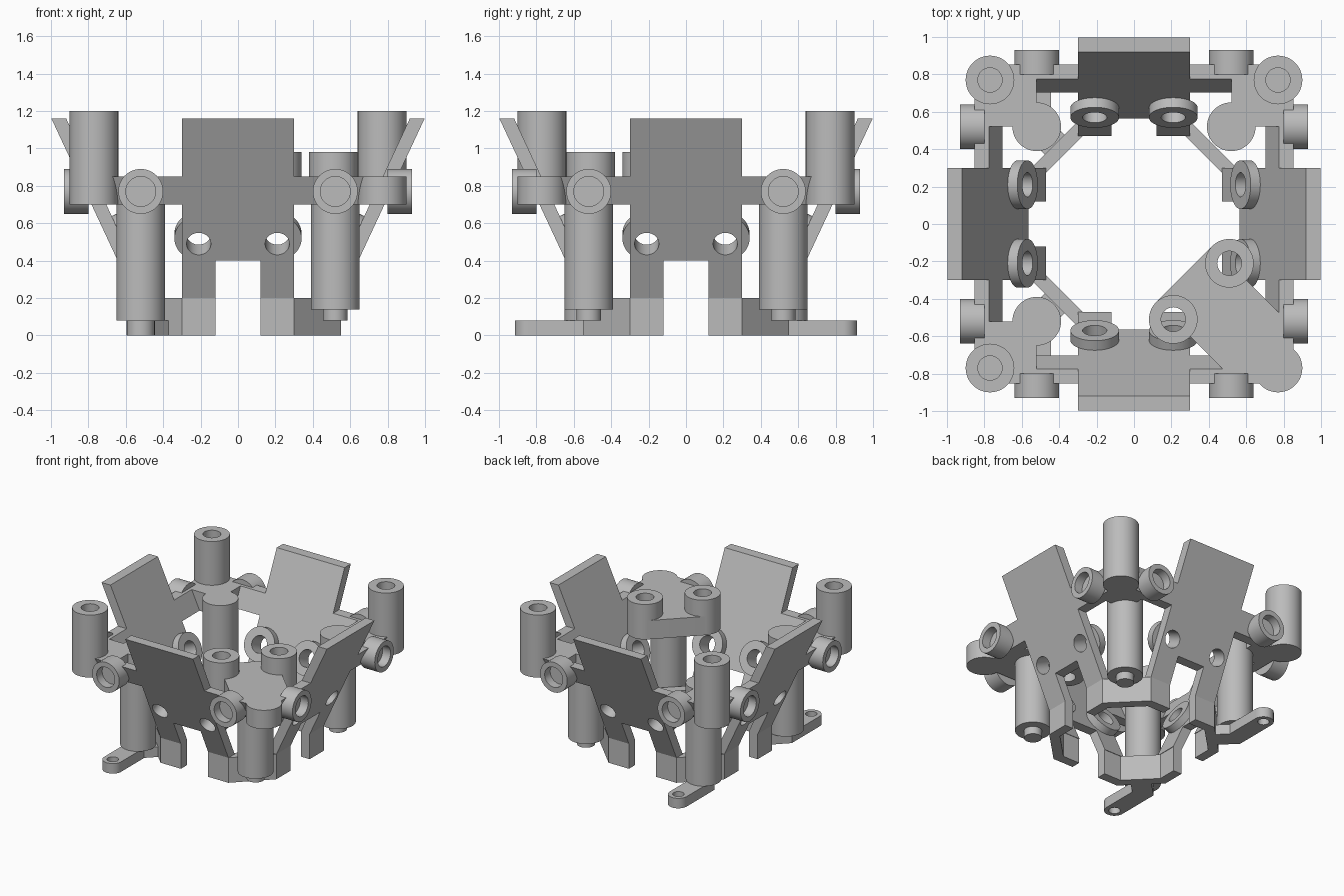
import bpy, bmesh, math
from mathutils import Matrix, Vector

if "Cube" in bpy.data.objects:
    bpy.data.objects.remove(bpy.data.objects["Cube"])

grey = bpy.data.materials.new("plain grey")
grey.use_nodes = True
COLOUR = (0.5, 0.5, 0.5, 1)
grey.diffuse_color = COLOUR
grey.node_tree.nodes["Principled BSDF"].inputs["Base Color"].default_value = COLOUR

SLOPE = math.tan(math.radians(25))
WALL = 0.075      # wall thickness
R = 0.13          # main cylinder radius
HOLE = 0.065      # bore radius
C, P = 0.52, 0.77  # housing and post offsets from the centre


def finish(name, bm, matrix=Matrix()):
    bmesh.ops.transform(bm, matrix=matrix, verts=bm.verts)
    bmesh.ops.recalc_face_normals(bm, faces=bm.faces)
    mesh = bpy.data.meshes.new(name)
    bm.to_mesh(mesh)
    bm.free()
    mesh.materials.append(grey)
    obj = bpy.data.objects.new(name, mesh)
    bpy.context.collection.objects.link(obj)
    return obj


def prism(name, points, direction, matrix=Matrix()):
    """Extrude a flat outline along a direction."""
    bm = bmesh.new()
    face = bm.faces.new([bm.verts.new(p) for p in points])
    out = bmesh.ops.extrude_face_region(bm, geom=[face], use_keep_orig=True)
    verts = [g for g in out["geom"] if isinstance(g, bmesh.types.BMVert)]
    bmesh.ops.translate(bm, vec=direction, verts=verts)
    return finish(name, bm, matrix)


def slab(name, points, z0, z1, matrix=Matrix()):
    return prism(name, [(x, y, z0) for x, y in points], (0, 0, z1 - z0), matrix)


def tube(name, matrix, r, height, bore=0, depth=0):
    """Turned cylinder standing on its origin, optionally bored from the top."""
    if not bore:
        profile = [(0, 0), (r, 0), (r, height), (0, height)]
    elif depth >= height:
        profile = [(bore, 0), (r, 0), (r, height), (bore, height), (bore, 0)]
    else:
        floor = height - depth
        profile = [(0, 0), (r, 0), (r, height), (bore, height), (bore, floor), (0, floor)]
    bm = bmesh.new()
    verts = [bm.verts.new((x, 0, z)) for x, z in profile]
    edges = [bm.edges.new(pair) for pair in zip(verts, verts[1:])]
    bmesh.ops.spin(bm, geom=verts + edges, cent=(0, 0, 0), axis=(0, 0, 1),
                   angle=math.tau, steps=48, use_merge=True)
    bmesh.ops.remove_doubles(bm, verts=bm.verts, dist=0.0005)
    return finish(name, bm, matrix)


def at(x, y, z):
    return Matrix.Translation((x, y, z))


def drill(obj, matrices, r, length):
    """Cut round holes through an object, then discard the cutters."""
    for m in matrices:
        cutter = tube("hole_cutter", m, r, length)
        cutter.hide_render = True
        mod = obj.modifiers.new("hole", 'BOOLEAN')
        mod.object, mod.operation, mod.solver = cutter, 'DIFFERENCE', 'EXACT'
        bpy.context.view_layer.objects.active = obj
        bpy.ops.object.modifier_apply(modifier=mod.name)
        bpy.data.objects.remove(cutter)


def arc(cx, cy, r, start, end, steps=24):
    angles = [math.radians(start + (end - start) * i / steps) for i in range(steps + 1)]
    return [(cx + r * math.cos(a), cy + r * math.sin(a)) for a in angles]


def outer(z):
    """Outward distance of the leaning panel face at a height."""
    return 0.55 + SLOPE * (z - 0.2)


# Half outline of a leaning panel: leg, body, side arm, top
half = [(0.12, 0.4), (0.12, 0.2), (0.3, 0.2), (0.3, 0.7), (P, 0.7),
        (P, 0.85), (0.3, 0.85), (0.3, 1.16)]
outline = half + [(-x, z) for x, z in reversed(half)]
lean = Matrix.Rotation(math.radians(65), 4, 'X')   # local z points inward and up
lean = Matrix.Rotation(math.radians(-65), 4, 'X')
inward = Vector((0, math.cos(math.radians(25)), math.sin(math.radians(25))))

for name, quarter in zip(("front", "left", "back", "right"), range(4)):
    turn = Matrix.Rotation(quarter * math.pi / 2, 4, 'Z')
    panel = prism(name + "_panel", [(x, -outer(z), z) for x, z in outline],
                  (0, WALL + 0.004, 0), turn)

    # Bored bosses on the inner face of the panel
    for x in (-0.21, 0.21):
        face = Vector((x, -outer(0.49), 0.49))
        drill(panel, [turn @ Matrix.Translation(face - inward * 0.1) @ lean], HOLE, 0.3)
        tube(name + "_panel_boss", turn @ Matrix.Translation(face + inward * 0.07) @ lean,
             R, 0.058, HOLE, 1)

    # Bearing cups on the side arms
    for x in (-C, C):
        cup = Matrix.Translation((x, -0.8, 0.77)) @ Matrix.Rotation(math.pi / 2, 4, 'X')
        tube(name + "_bearing_cup", turn @ cup, 0.12, 0.13, 0.08, 0.07)

    # Foot band joining the legs of two neighbouring panels
    o, i = 0.55, 0.55 - WALL
    k = 0.3 - WALL * math.tan(math.pi / 8)
    band = [(0.12, -o), (0.3, -o), (o, -0.3), (o, -0.12),
            (i, -0.12), (i, -k), (k, -i), (0.12, -i)]
    slab(name + "_foot_band", band, 0, 0.2, turn)

# Corner assemblies
for sx, sy in ((-1, -1), (-1, 1), (1, 1), (1, -1)):
    name = ("front" if sy < 0 else "back") + ("_left" if sx > 0 else "_right")
    special = (sx, sy) == (1, -1)
    base = 0.14 if sx > 0 else 0.08
    tube(name + "_housing", at(sx * C, sy * C, base), R, 0.85 - base)
    if sx > 0:
        tube(name + "_shaft", at(sx * C, sy * C, 0.08), HOLE, 0.07)
    else:
        # Cranked lever with an eye at the end
        w, t = 0.075, 0.075 * math.tan(math.pi / 8)
        d = w / math.sqrt(2)
        end = arc(-C, 0.84, w, 0, 180)
        pts = [(-0.4 - d, 0.4 - d), (-0.4 + d, 0.4 + d), (-C + w, C + t)]
        pts = pts + end + [(-C - w, C - t)]
        lever = slab(name + "_lever", [(x, sy * y) for x, y in pts], 0, 0.08)
        drill(lever, [at(-C, sy * 0.84, -0.1)], 0.042, 0.3)

    if special:
        # Wide bracket carrying two bored bosses instead of a post
        ax, bx = 0.21, 0.51
        shape = arc(bx, -ax, R, -45, 135) + arc(ax, -bx, R, 135, 315)
        shape += [(0.48, -0.78), (0.78, -0.78), (0.78, -0.48)]
        bracket = slab(name + "_bracket", shape, 0.7, 0.85)
        spots = [(ax, -bx), (bx, -ax)]
        drill(bracket, [at(x, y, 0.6) for x, y in spots], HOLE, 0.4)
        for x, y in spots:
            tube(name + "_bracket_boss", at(x, y, 0.7), R, 0.28, HOLE, 1)
        tube(name + "_bracket_corner", at(P, -P, 0.7), R, 0.15)
    else:
        square = [(C, C), (0.78, C), (0.78, 0.78), (C, 0.78)]
        slab(name + "_bracket", [(sx * x, sy * y) for x, y in square], 0.7, 0.85)
        tube(name + "_post", at(sx * P, sy * P, 0.7), R, 0.5, HOLE, 0.2)

# Smooth the turned walls, keep edges sharp
for obj in bpy.context.collection.objects:
    obj.select_set(obj.type == 'MESH')
bpy.ops.object.shade_smooth_by_angle(angle=math.radians(30))
